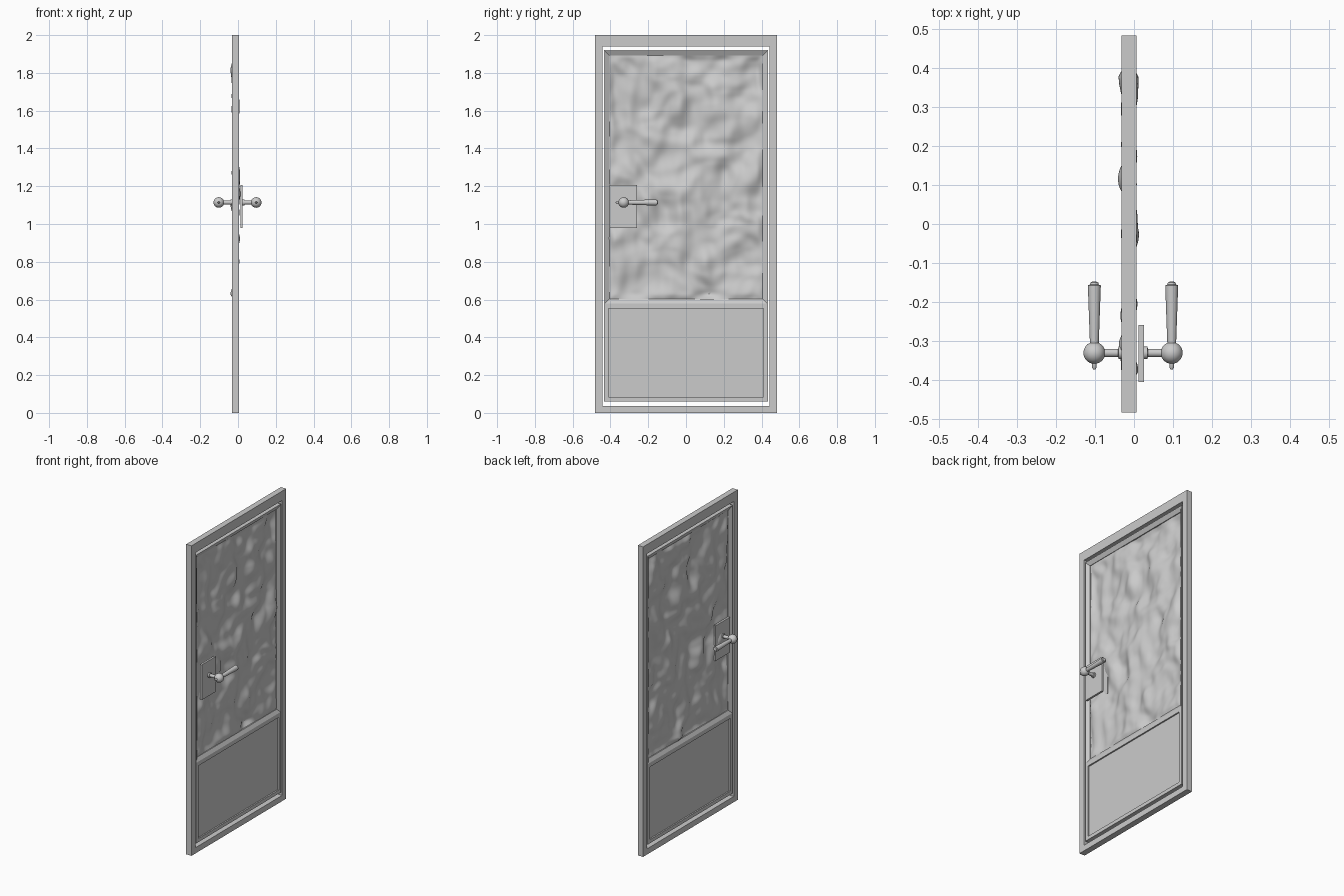
import bpy, bmesh, math
from mathutils import Vector, Matrix, noise

if "Cube" in bpy.data.objects:
    bpy.data.objects.remove(bpy.data.objects["Cube"])

CX = -0.013  # mid-plane of the door


def finish(name, bm, smooth=False):
    bmesh.ops.recalc_face_normals(bm, faces=bm.faces[:])
    me = bpy.data.meshes.new(name)
    bm.to_mesh(me)
    bm.free()
    ob = bpy.data.objects.new(name, me)
    bpy.context.collection.objects.link(ob)
    if smooth:
        bpy.context.view_layer.objects.active = ob
        ob.select_set(True)
        bpy.ops.object.shade_smooth_by_angle(angle=math.radians(35))
        ob.select_set(False)
    return ob


def box(name, x0, x1, y0, y1, z0, z1):
    bm = bmesh.new()
    bmesh.ops.create_cube(bm, size=1)
    for v in bm.verts:
        v.co = Vector((x0 + (v.co.x + .5) * (x1 - x0),
                       y0 + (v.co.y + .5) * (y1 - y0),
                       z0 + (v.co.z + .5) * (z1 - z0)))
    return finish(name, bm)


def ring_frame(name, y0, y1, z0, z1, profile):
    """Mitred rectangular frame; profile = (inset sides, inset bottom, inset top, x)."""
    bm = bmesh.new()
    loops = []
    for s, b, t, x in profile:
        loops.append([bm.verts.new(p) for p in (
            (x, y0 + s, z0 + b), (x, y1 - s, z0 + b),
            (x, y1 - s, z1 - t), (x, y0 + s, z1 - t))])
    for i, a in enumerate(loops):
        c = loops[(i + 1) % len(loops)]
        for k in range(4):
            m = (k + 1) % 4
            bm.faces.new((a[k], a[m], c[m], c[k]))
    return finish(name, bm)


def lathe(name, profile, origin, axis, segs=24):
    """Revolve (radius, distance) points about an axis through origin."""
    bm = bmesh.new()
    rot = Vector(axis).to_track_quat('Z', 'Y')
    rings = []
    for r, d in profile:
        rings.append([bm.verts.new(Vector(origin) + rot @ Vector((
            r * math.cos(2 * math.pi * i / segs),
            r * math.sin(2 * math.pi * i / segs), d))) for i in range(segs)])
    for a, c in zip(rings, rings[1:]):
        for i in range(segs):
            j = (i + 1) % segs
            bm.faces.new((a[i], a[j], c[j], c[i]))
    bm.faces.new(rings[0])
    bm.faces.new(rings[-1])
    return finish(name, bm, True)


# outer door frame
xa, xb = -0.032, 0.006
ring_frame("outer_frame", -0.483, 0.483, 0, 2,
           [(0, 0, 0, xa), (0, 0, 0, xb), (.041, .037, .06, xb), (.041, .037, .06, xa)])

# door leaf: sloped glazing frame above, flat stepped frame below
h = 0.017
ring_frame("glazing_frame", -0.433, 0.433, 0.575, 1.92,
           [(0, 0, 0, CX - h), (0, 0, 0, CX + h), (.004, .004, .004, CX + h),
            (.027, .027, .028, CX + .004), (.027, .027, .028, CX - .004),
            (.004, .004, .004, CX - h)])
ring_frame("lower_frame", -0.433, 0.433, 0.06, 0.575,
           [(0, 0, 0, CX - h), (0, 0, 0, CX + h), (.023, .023, .023, CX + h),
            (.023, .023, .023, CX - h)])
box("lower_panel", CX - .008, CX + .008, -.411, .411, .082, .553)

# rippled glass pane
bm = bmesh.new()
NY, NZ = 80, 128
Y0, Y1, Z0, Z1 = -.408, .408, .6, 1.894
verts, vals = [], []
for j in range(NZ + 1):
    for i in range(NY + 1):
        y, z = Y0 + (Y1 - Y0) * i / NY, Z0 + (Z1 - Z0) * j / NZ
        warp = noise.noise(Vector((y * 4, z * 4, 9))) * .08
        n = noise.noise(Vector((y * 7 + warp * 7, z * 5.5, 2.3)))
        n += .35 * noise.noise(Vector((y * 15, z * 13 + warp * 9, 5.1)))
        edge = min(y - Y0, Y1 - y, z - Z0, Z1 - z)
        vals.append(n * min(1, .15 + edge / .03))
        verts.append(bm.verts.new((CX, y, z)))
peak = max(abs(v) for v in vals)
for v, n in zip(verts, vals):
    v.co.x = CX + .028 * n / peak
for j in range(NZ):
    for i in range(NY):
        a = j * (NY + 1) + i
        bm.faces.new((verts[a], verts[a + 1], verts[a + NY + 2], verts[a + NY + 1]))
finish("rippled_glass", bm, True)

# lock plates and lever handles on both sides
HY, HZ, MX = -0.33, 1.114, -0.0025
for side, s in (("front", 1), ("back", -1)):
    px = sorted((MX + s * .0145, MX + s * .0275))
    box(side + "_lock_plate", px[0], px[1], -.405, -.259, .98, 1.207)
    lathe(side + "_spindle",
          [(.016, .025), (.016, .037), (.0105, .038), (.0105, .085)],
          (MX, HY, HZ), (s, 0, 0))
    bx = MX + s * .099
    bm = bmesh.new()
    bmesh.ops.create_uvsphere(bm, u_segments=28, v_segments=16, radius=.028,
                              matrix=Matrix.Translation((bx, HY, HZ)))
    finish(side + "_handle_ball", bm, True)
    lathe(side + "_lever",
          [(.011, .02), (.0115, .03), (.0165, .17), (.0165, .173),
           (.011, .175), (.010, .180), (.004, .183)],
          (bx, HY, HZ), (0, 1, 0))
    lathe(side + "_handle_nub",
          [(.006, .025), (.006, .037), (.003, .042)],
          (bx, HY, HZ), (0, -1, 0))
